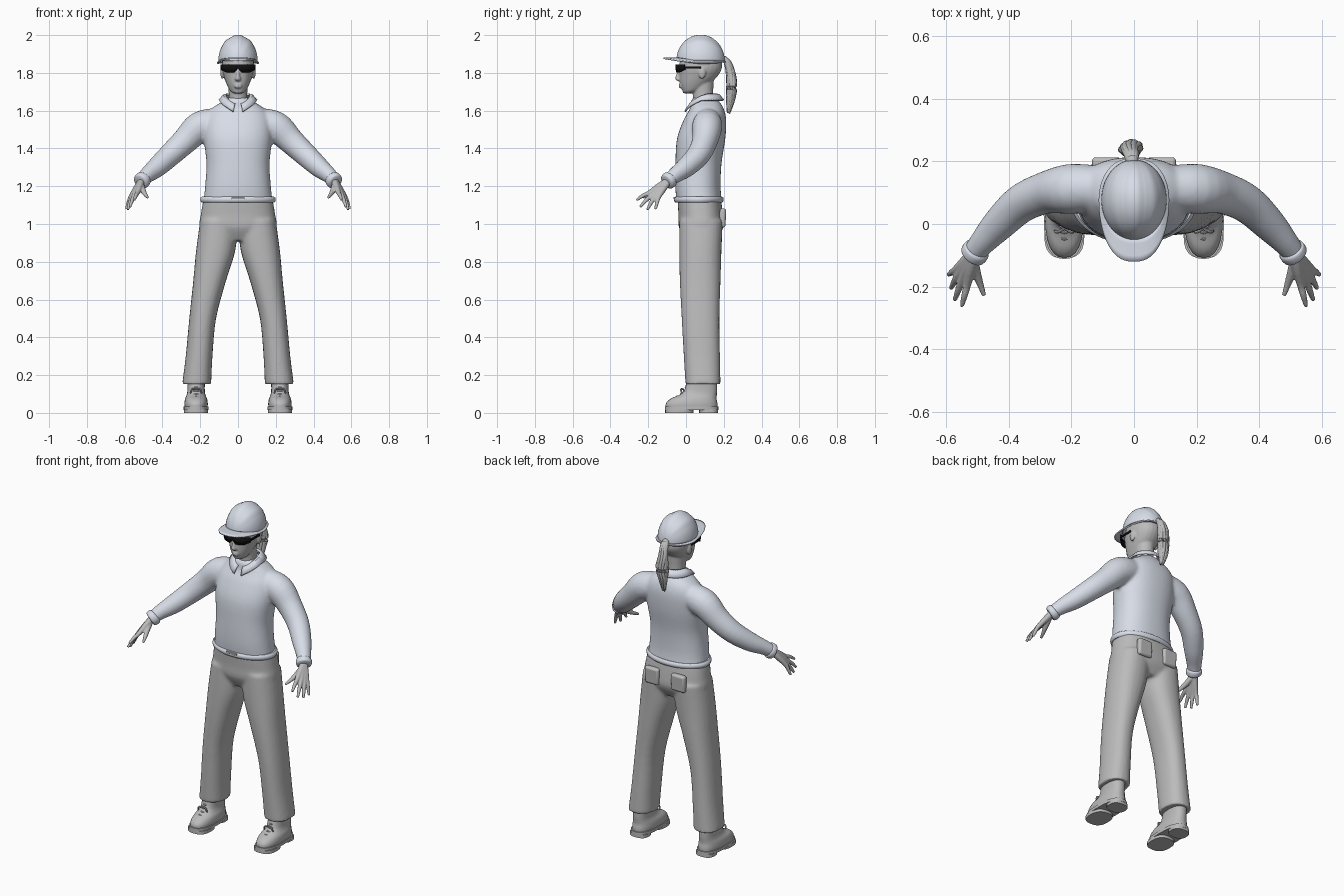
import bpy, bmesh, random
from math import sin, cos, pi, atan2, copysign
from mathutils import Vector, Matrix

if "Cube" in bpy.data.objects:
    bpy.data.objects.remove(bpy.data.objects["Cube"])
random.seed(4)


def material(name, rgb):
    m = bpy.data.materials.new(name)
    m.use_nodes = True
    m.diffuse_color = (*rgb, 1)
    m.node_tree.nodes["Principled BSDF"].inputs["Base Color"].default_value = (*rgb, 1)
    return m


PALE = material("pale blue grey", (0.68, 0.72, 0.8))
GREY = material("mid grey", (0.5, 0.5, 0.5))
BLACK = material("black", (0.005, 0.005, 0.005))


def finish(name, bm, mat, voxel=0, smooth=4, thick=0, bevel=0):
    bmesh.ops.recalc_face_normals(bm, faces=bm.faces)
    me = bpy.data.meshes.new(name)
    bm.to_mesh(me)
    bm.free()
    me.materials.append(mat)
    ob = bpy.data.objects.new(name, me)
    bpy.context.collection.objects.link(ob)
    bpy.ops.object.select_all(action="DESELECT")
    ob.select_set(True)
    bpy.context.view_layer.objects.active = ob
    bpy.ops.object.shade_smooth_by_angle(angle=0.7)
    if thick:
        m = ob.modifiers.new("Thickness", "SOLIDIFY")
        m.thickness, m.offset = thick, 0
    if bevel:
        m = ob.modifiers.new("Bevel", "BEVEL")
        m.width, m.segments = bevel, 3
    if voxel:
        m = ob.modifiers.new("Blend", "REMESH")
        m.mode, m.voxel_size, m.use_smooth_shade = "VOXEL", voxel, True
        m = ob.modifiers.new("Relax", "SMOOTH")
        m.factor, m.iterations = 0.5, smooth
    return ob


def curve(pts, steps):
    # Smooth spline through rows of numbers
    out = []
    for i in range(len(pts) - 1):
        a, b, c, d = (pts[min(max(i + k, 0), len(pts) - 1)] for k in (-1, 0, 1, 2))
        for s in range(steps):
            t = s / steps
            out.append([q + t / 2 * (r - p + t * (2 * p - 5 * q + 4 * r - w + t * (3 * (q - r) + w - p)))
                        for p, q, r, w in zip(a, b, c, d)])
    return out + [list(pts[-1])]


def tube(bm, pts, steps=4, n=24, level=False, power=2):
    # Closed loft; each row is x, y, z and two radii
    rows, rings = curve(pts, steps), []
    for i, (x, y, z, ra, rb) in enumerate(rows):
        u, v = Vector((1, 0, 0)), Vector((0, 1, 0))
        if not level:
            t = Vector(rows[min(i + 1, len(rows) - 1)][:3]) - Vector(rows[max(i - 1, 0)][:3])
            u = t.cross(Vector((0.01, 0.02, 1))).normalized()
            v = t.cross(u).normalized()
        ring = []
        for k in range(n):
            c, s = cos(2 * pi * k / n), sin(2 * pi * k / n)
            c, s = (copysign(abs(q) ** (2 / power), q) for q in (c, s))
            ring.append(bm.verts.new(Vector((x, y, z)) + u * ra * c + v * rb * s))
        rings.append(ring)
    for a, b in zip(rings, rings[1:]):
        for k in range(n):
            bm.faces.new((a[k], a[k - 1], b[k - 1], b[k]))
    bm.faces.new(rings[0])
    bm.faces.new(rings[-1])


def ball(bm, centre, radii, seg=24):
    m = Matrix.Translation(centre) @ Matrix.Diagonal((*radii, 1))
    bmesh.ops.create_uvsphere(bm, u_segments=seg, v_segments=seg // 2, radius=1, matrix=m)


def block(bm, centre, size, tilt=0):
    m = Matrix.Translation(centre) @ Matrix.Rotation(tilt, 4, "X") @ Matrix.Diagonal((*size, 1))
    bmesh.ops.create_cube(bm, size=1, matrix=m)


def strip(bm, rows, closed=False):
    vs = [[bm.verts.new(p) for p in row] for row in rows]
    for a, b in zip(vs, vs[1:] + vs[:1] if closed else vs[1:]):
        for k in range(len(a) - 1):
            bm.faces.new((a[k], a[k + 1], b[k + 1], b[k]))


SIDES = (("left", 1), ("right", -1))

# Sweater: torso and both sleeves blended together
bm = bmesh.new()
tube(bm, [(0, .07, 1.12, .183, .12), (0, .063, 1.2, .174, .12), (0, .066, 1.32, .167, .122),
          (0, .08, 1.45, .18, .128), (0, .1, 1.55, .175, .113), (0, .11, 1.61, .14, .09),
          (0, .1, 1.65, .08, .075), (0, .1, 1.67, .06, .06)], level=True, n=40, power=2.3)
for _, s in SIDES:
    tube(bm, [(s * .1, .115, 1.54, .07, .075), (s * .2, .112, 1.515, .08, .082), (s * .28, .1, 1.44, .068, .07),
              (s * .36, .065, 1.365, .062, .062), (s * .43, 0, 1.3, .054, .054),
              (s * .48, -.055, 1.26, .043, .043), (s * .513, -.095, 1.228, .036, .036)])
finish("sweater", bm, PALE, voxel=.009, smooth=8)

# Rolled hem and cuffs
bm = bmesh.new()
rows = []
for i in range(48):
    a = 2 * pi * i / 48
    rows.append([((.186 + .014 * cos(b)) * cos(a), .068 + (.118 + .014 * cos(b)) * sin(a), 1.129 + .017 * sin(b))
                 for b in [2 * pi * k / 10 for k in range(11)]])
strip(bm, rows, closed=True)
bmesh.ops.remove_doubles(bm, verts=bm.verts, dist=.0001)
finish("sweater_hem", bm, PALE)
bm = bmesh.new()
block(bm, (0, -.061, 1.138), (.07, .012, .012))
finish("belt_buckle", bm, GREY, bevel=.003)
for side, s in SIDES:
    bm = bmesh.new()
    tube(bm, [(s * .498, -.078, 1.242, .035, .035), (s * .502, -.084, 1.237, .044, .044),
              (s * .514, -.099, 1.224, .043, .043), (s * .518, -.104, 1.22, .034, .034)])
    finish(side + "_cuff", bm, PALE)

# Open shirt collar with two front points
bm = bmesh.new()
rows = []
for i in range(41):
    a = .24 + (2 * pi - .48) * i / 40
    t = min(a, 2 * pi - a) / pi
    top = Vector((.062 * sin(a), .095 - .068 * cos(a), 1.625 + .06 * min(1, t * 1.8)))
    low = Vector((.1 * sin(a), .095 - .103 * cos(a), 1.575 + .08 * min(1, t * 2.2) ** .8))
    rows.append([top, top.lerp(low, .35) + Vector((0, 0, .008)), low])
strip(bm, rows)
finish("collar", bm, PALE, thick=.01)

# Trousers: hips and two legs blended together
bm = bmesh.new()
tube(bm, [(0, .07, 1.13, .183, .115), (0, .078, 1.05, .197, .118), (0, .08, .98, .203, .117),
          (0, .078, .91, .15, .08)], level=True, n=40, power=2.4)
for _, s in SIDES:
    tube(bm, [(s * .1, .08, 1.02, .1, .115), (s * .118, .076, .86, .104, .112), (s * .15, .075, .7, .087, .108),
              (s * .187, .077, .5, .071, .1), (s * .206, .084, .3, .071, .096),
              (s * .219, .09, .152, .077, .093)], level=True, power=2.3)
finish("trousers", bm, GREY, voxel=.009, smooth=5)
for side, s in SIDES:
    bm = bmesh.new()
    block(bm, (s * .088, .194, 1.032), (.092, .034, .1), -.05)
    finish(side + "_back_pocket", bm, GREY, bevel=.012)

# Work boots with heeled soles and laces
for side, s in SIDES:
    x = s * .222
    bm = bmesh.new()
    tube(bm, [(x, .03, .022, .06, .136), (x, .03, .05, .062, .136), (x, .04, .075, .058, .122),
              (x, .063, .095, .05, .1), (x, .078, .12, .046, .087), (x, .085, .18, .047, .08)],
         level=True, power=2.4)
    finish(side + "_boot", bm, GREY)
    bm = bmesh.new()
    for cy, z0, z1, ry, rx in ((.03, .016, .034, .142, .066), (-.035, 0, .02, .075, .064), (.12, 0, .02, .05, .056)):
        tube(bm, [(x, cy, z0, rx, ry), (x, cy, z1, rx, ry)], steps=1, level=True, power=2.6)
    finish(side + "_sole", bm, GREY)
    bm = bmesh.new()
    for y, z in ((-.048, .087), (-.027, .1), (-.012, .117), (-.002, .135)):
        tube(bm, [(x - .032, y + .022, z - .006, .004, .004), (x, y, z, .005, .005),
                  (x + .032, y + .022, z - .006, .004, .004)], n=8)
    for d in (-1, 1):
        tube(bm, [(x, -.014, .125, .004, .004), (x + d * .022, -.026, .125, .005, .005),
                  (x + d * .03, -.022, .104, .004, .004)], n=8)
    finish(side + "_laces", bm, GREY)

# Hands: palm, four fingers and a thumb
for side, s in SIDES:
    bm = bmesh.new()
    wrist = (.508, -.09, 1.232)
    fingers = [((.532, -.195, 1.165), (.549, -.262, 1.127)), ((.55, -.183, 1.15), (.572, -.243, 1.09)),
               ((.562, -.165, 1.142), (.584, -.205, 1.075)), ((.568, -.145, 1.142), (.592, -.162, 1.078))]
    for base, tip in fingers:
        mid = [(p + q) / 2 for p, q in zip(base, tip)]
        tube(bm, [(s * wrist[0], *wrist[1:], .019, .019),
                  (s * (wrist[0] + base[0]) / 2, (wrist[1] + base[1]) / 2, (wrist[2] + base[2]) / 2 + .002, .017, .017),
                  (s * base[0], *base[1:], .0125, .0125), (s * mid[0], mid[1], mid[2] + .004, .0105, .0105),
                  (s * tip[0], *tip[1:], .007, .007)], n=12)
    tube(bm, [(s * .513, -.11, 1.21, .016, .016), (s * .503, -.155, 1.178, .015, .015),
              (s * .49, -.193, 1.155, .011, .011), (s * .478, -.228, 1.14, .007, .007)], n=12)
    finish(side + "_hand", bm, GREY, voxel=.004, smooth=3)

# Head and neck with nose, lips and ears
bm = bmesh.new()
tube(bm, [(0, .1, 1.6, .056, .056), (0, .09, 1.68, .049, .054), (0, .09, 1.8, .055, .06)], level=True)
tube(bm, [(0, .005, 1.692, .022, .02), (0, .025, 1.705, .042, .044), (0, .045, 1.74, .06, .076),
          (0, .065, 1.78, .075, .1), (0, .077, 1.83, .086, .114), (0, .08, 1.9, .08, .105)], level=True, power=2.2)
tube(bm, [(0, -.03, 1.82, .008, .008), (0, -.042, 1.785, .01, .012), (0, -.043, 1.765, .016, .013),
          (0, -.034, 1.757, .011, .01)], level=True, n=12)
for z in (1.737, 1.726):
    ball(bm, (0, -.028, z), (.022, .011, .007), 16)
for s in (1, -1):
    ball(bm, (s * .083, .085, 1.8), (.011, .02, .032), 16)
finish("head", bm, GREY, voxel=.005, smooth=4)

# Wraparound sunglasses and temples
bm = bmesh.new()
rows = []
for i in range(-14, 15):
    t = i / 14
    y = -.05 + .045 * abs(t) ** 2.5
    low = 1.803 + .022 * max(0, 1 - abs(t) * 5) + .014 * max(0, abs(t) - .7) / .3
    rows.append([(.09 * t, y - .003, 1.845), (.09 * t, y, low)])
strip(bm, rows)
finish("sunglasses", bm, BLACK, thick=.008)
for side, s in SIDES:
    bm = bmesh.new()
    block(bm, (s * .09, .036, 1.829), (.007, .085, .012))
    finish(side + "_temple", bm, BLACK, bevel=.002)

# Hard hat shell with raised ridges running front to back
bm = bmesh.new()
bmesh.ops.create_uvsphere(bm, u_segments=72, v_segments=32, radius=1, matrix=Matrix.Rotation(pi / 2, 4, "X"))
bmesh.ops.delete(bm, geom=[v for v in bm.verts if v.co.z < -.02], context="VERTS")
for v in bm.verts:
    a = abs(atan2(v.co.x, v.co.z))
    k = 1.03 if a < .23 and abs(v.co.y) < .96 else 1.015 if .55 < a < .8 and abs(v.co.y) < .9 else 1
    v.co = Vector((0, .077, 1.864)) + Vector((v.co.x * .102 * k, v.co.y * .126, v.co.z * .132 * k))
finish("hard_hat_shell", bm, PALE, thick=.004)

# Brim sweeping into a long front peak
bm = bmesh.new()
rows = []
for i in range(64):
    a = 2 * pi * i / 64
    f = max(0, cos(a))
    side = copysign(abs(sin(a)) ** .8, sin(a))
    row = []
    for k in range(5):
        t = k / 4
        reach = .12 + t * (.077 if f > 0 else .012)
        row.append(((.098 + .012 * t) * side, .077 - reach * cos(a),
                    1.86 + .018 * f - .01 * t * sin(a) ** 2))
    rows.append(row)
strip(bm, rows, closed=True)
finish("hard_hat_brim", bm, PALE, thick=.008)

# Ponytail of loose locks
bm = bmesh.new()
for i in range(11):
    a = 2 * pi * i / 11
    x, y = .02 * cos(a), .014 * sin(a)
    w = random.uniform(-.006, .006)
    tube(bm, [(-.006, .185, 1.875, .008, .008), (x * .6 - .008, .215 + y * .6, 1.865, .011, .011),
              (x - .01 + w, .236 + y, 1.8, .012, .012), (x * 1.2 - .01 - w, .242 + y * 1.2, 1.73, .013, .013),
              (x - .01 + w, .236 + y, 1.66, .011, .011),
              (x * .4 - .01, .225 + y * .4, 1.595 + w * 2, .004, .004)], n=10)
ball(bm, (-.006, .203, 1.872), (.02, .018, .018), 16)
finish("ponytail", bm, GREY)
